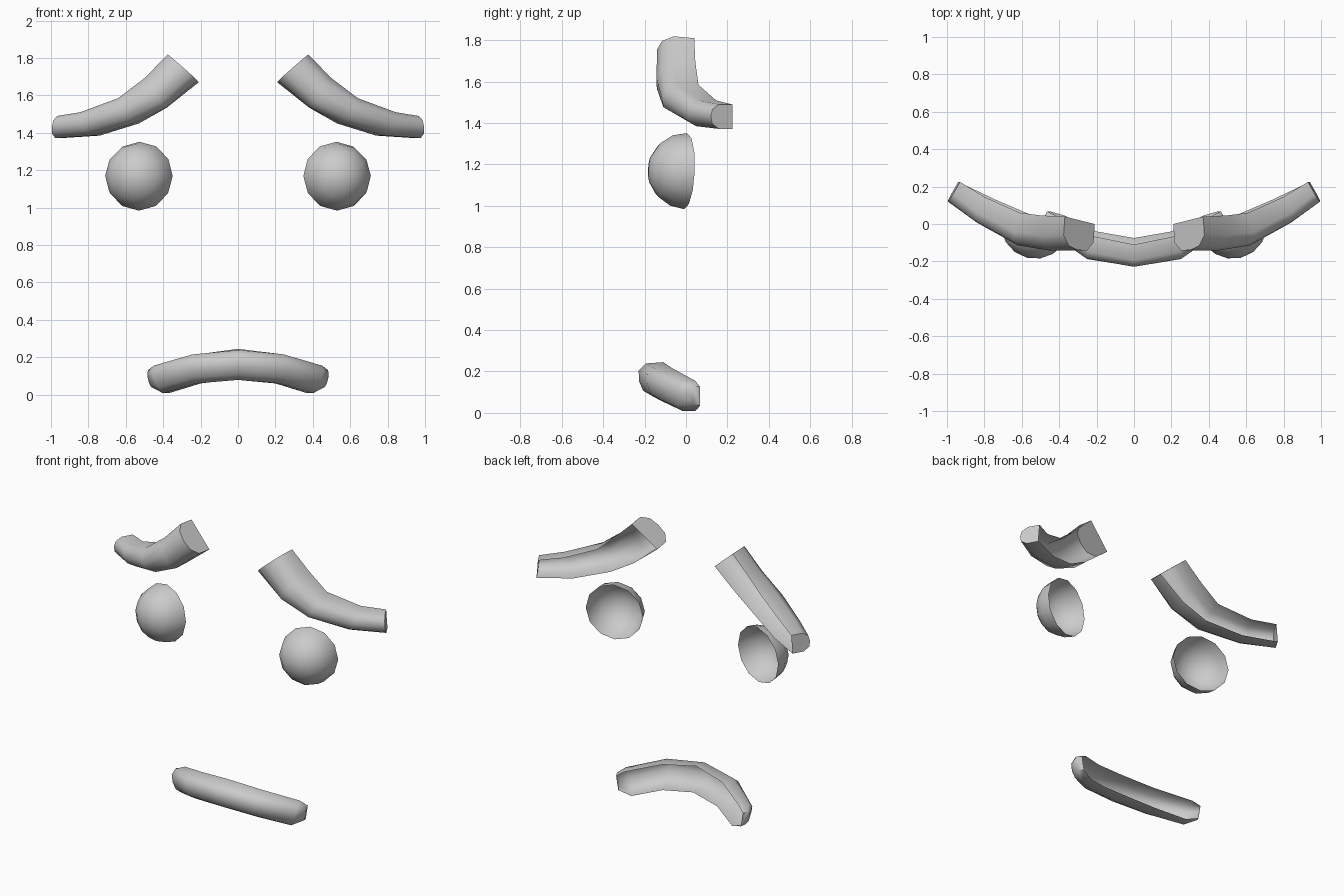
import bpy, bmesh, math
from mathutils import Vector

if "Cube" in bpy.data.objects:
    bpy.data.objects.remove(bpy.data.objects["Cube"])

# Rounded C profile: (position from upper to lower back edge, depth to the front)
PROFILE = [(0, 0), (0, .62), (.2, .93), (.5, 1), (.8, .93), (1, .62), (1, 0)]


def finish(bm, name, angle):
    bmesh.ops.recalc_face_normals(bm, faces=bm.faces)
    mesh = bpy.data.meshes.new(name)
    bm.to_mesh(mesh)
    bm.free()
    ob = bpy.data.objects.new(name, mesh)
    bpy.context.collection.objects.link(ob)
    bpy.ops.object.select_all(action='DESELECT')
    ob.select_set(True)
    bpy.context.view_layer.objects.active = ob
    bpy.ops.object.shade_smooth_by_angle(angle=math.radians(angle))
    return ob


def flip(v, side):
    return Vector((v[0] * side, v[1], v[2]))


def trough(name, stations, angle):
    """Open-backed sweep through (upper back, lower back, front vector)."""
    bm = bmesh.new()
    rings = []
    for up, low, front in stations:
        rings.append([bm.verts.new(up.lerp(low, s) + front * d) for s, d in PROFILE])
    for a, b in zip(rings, rings[1:]):
        for i in range(len(PROFILE) - 1):
            bm.faces.new((a[i], a[i + 1], b[i + 1], b[i]))
    bm.faces.new(rings[0])
    bm.faces.new(rings[-1])
    return finish(bm, name, angle)


BROW = [
    ((.37, .04, 1.81), (.21, .00, 1.67), (.01, -.16, .015)),
    ((.49, .045, 1.695), (.38, .01, 1.535), (.01, -.17, 0)),
    ((.61, .06, 1.585), (.53, .04, 1.45), (.05, -.165, 0)),
    ((.80, .145, 1.51), (.74, .13, 1.385), (.07, -.13, 0)),
    ((.93, .225, 1.49), (.94, .225, 1.372), (.06, -.105, 0)),
]
MOUTH = [
    ((0, -.11, .245), (0, -.075, .085), (0, -.135, -.01)),
    ((.22, -.065, .215), (.20, -.04, .06), (.04, -.135, 0)),
    ((.42, .045, .155), (.37, .045, .008), (.05, -.095, 0)),
    ((.465, .068, .125), (.45, .068, .035), (.025, -.05, .01)),
]

for side, label in ((-1, "left"), (1, "right")):
    # Eyebrow
    trough(label + "_eyebrow", [[flip(v, side) for v in st] for st in BROW], 50)

    # Half-dome eye, turned slightly outward
    bm = bmesh.new()
    bmesh.ops.create_uvsphere(bm, u_segments=12, v_segments=8, radius=.184)
    low = [v for v in bm.verts if v.co.z < -.01]
    bmesh.ops.delete(bm, geom=low, context='VERTS')
    axis = Vector((side * .24, -.97, .04))
    bmesh.ops.transform(bm, matrix=axis.to_track_quat('Z', 'Y').to_matrix().to_4x4(), verts=bm.verts)
    bmesh.ops.translate(bm, vec=(side * .528, -.002, 1.168), verts=bm.verts)
    finish(bm, label + "_eye", 60)

# Mouth: half path mirrored into a full arc
half = [[Vector(v) for v in st] for st in MOUTH]
left = [[flip(v, -1) for v in st] for st in reversed(half[1:])]
trough("mouth", left + half, 60)
